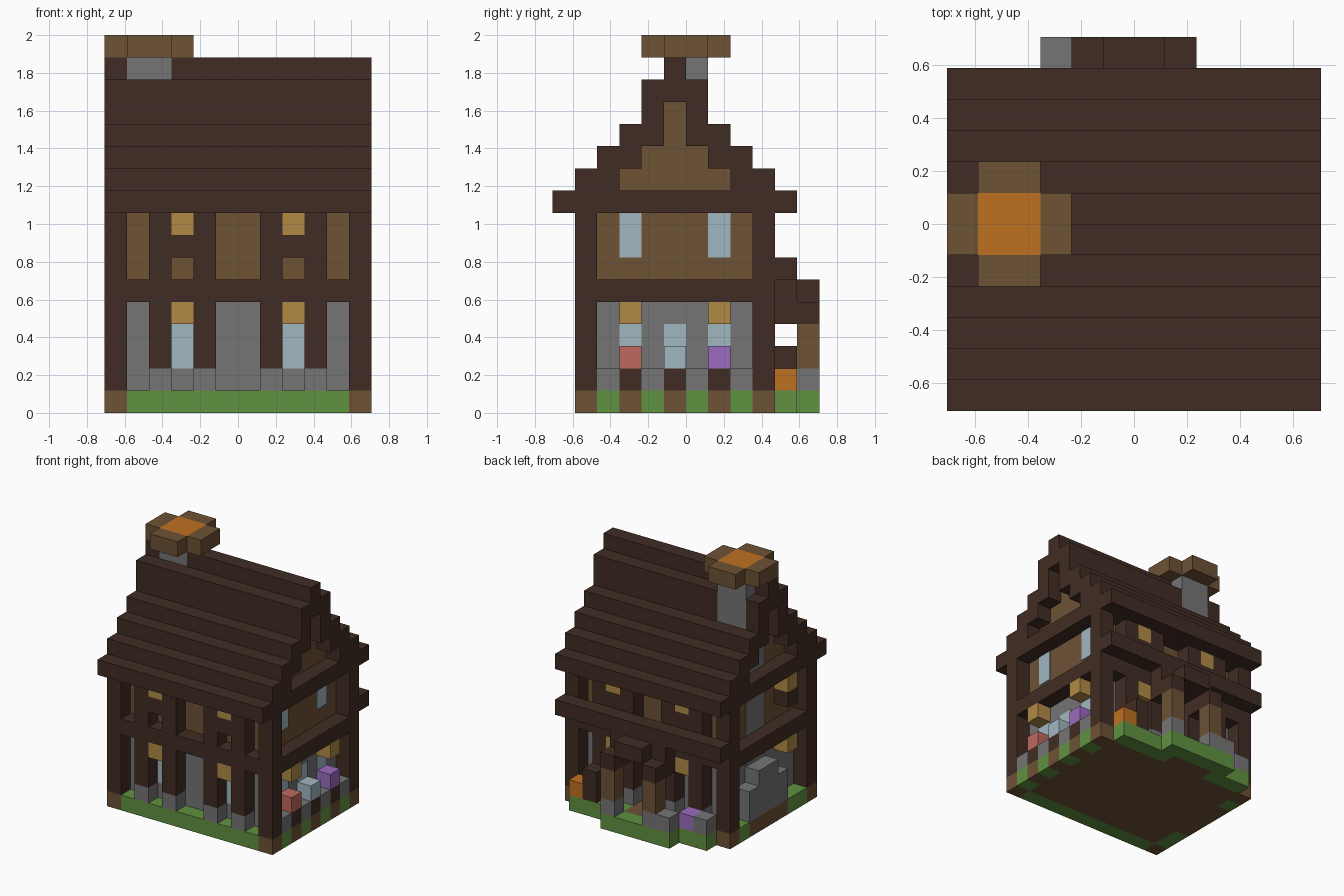
import bpy, bmesh

if "Cube" in bpy.data.objects:
    bpy.data.objects.remove(bpy.data.objects["Cube"])

U = 2 / 17  # edge of one block


def material(name, rgb):
    lin = [((c / 255 + 0.055) / 1.055) ** 2.4 for c in rgb]
    m = bpy.data.materials.new(name)
    m.use_nodes = True
    m.diffuse_color = (*lin, 1)
    m.node_tree.nodes["Principled BSDF"].inputs["Base Color"].default_value = (*lin, 1)
    return m


DARK = material("dark timber", (64, 44, 35))
BROWN = material("brown plank", (110, 82, 53))
GREY = material("grey stone", (117, 117, 117))
GREEN = material("green grass", (96, 145, 64))
GLASS = material("pale blue", (161, 183, 192))
LAMP = material("lamp yellow", (176, 138, 70))
ORANGE = material("ember orange", (190, 113, 33))
RED = material("flower red", (190, 105, 95))
PURPLE = material("flower purple", (155, 108, 190))


def part(name, mat, *boxes):
    """One object from block boxes, each ((x0, x1), (y0, y1), (z0, z1)); a bare number is one block."""
    bm = bmesh.new()
    for box in boxes:
        spans = [s if isinstance(s, tuple) else (s, s + 1) for s in box]
        verts = bmesh.ops.create_cube(bm, size=1)["verts"]
        for v in verts:
            for a, (lo, hi) in enumerate(spans):
                v.co[a] = (lo + (v.co[a] + 0.5) * (hi - lo) - (0 if a == 2 else 6)) * U
    me = bpy.data.meshes.new(name)
    bm.to_mesh(me)
    bm.free()
    me.materials.append(mat)
    bpy.context.collection.objects.link(bpy.data.objects.new(name, me))


ALL = (0, 12)
POSTS = (2, 4, 7, 9)
WINDOWS = (3, 8)
EVEN, ODD = (2, 4, 6, 8), (3, 5, 7)

# ground
part("floor", BROWN, ((1, 11), (2, 9), 0), ((4, 7), 10, 0), (ALL, 9, 0), *[(x, 1, 0) for x in (0, 11)],
     *[(11, y, 0) for y in ODD], (0, (4, 8), 0))
part("grass", GREEN, ((1, 11), 1, 0), *[(11, y, 0) for y in EVEN], (0, (2, 4), 0), (0, 8, 0),
     ((1, 4), 10, 0), ((7, 11), 10, 0), ((3, 8), 11, 0))

# walls set one block behind the timber frame
part("stone_wall", GREY, *[((1, 11), y, (1, 5)) for y in (2, 8)], *[(x, (3, 8), (1, 5)) for x in (1, 10)])
part("plank_wall", BROWN, *[((1, 11), y, (6, 9)) for y in (2, 8)], *[(x, (3, 8), (6, 9)) for x in (1, 10)])
part("upper_floor", BROWN, ((1, 11), (2, 9), 5))

# timber frame
part("corner_post", DARK, *[(x, y, (1, 9)) for x in (0, 11) for y in (1, 9)])
part("beam", DARK, *[((1, 11), y, 5) for y in (1, 9)], *[(x, (2, 9), z) for x in (0, 11) for z in (5, 9)])
part("wall_post", DARK, *[(x, y, z) for x in POSTS for y in (1, 9) for z in ((2, 5), (6, 9))])
part("post_foot", GREY, *[(x, y, 1) for x in POSTS for y in (1, 9)])
part("window_rail", DARK, *[(x, y, 7) for x in WINDOWS for y in (1, 9)], (0, 3, 7))

# lamps and glass
part("lamp", LAMP, *[(x, y, z) for x in WINDOWS for y in (1, 9) for z in (4, 8)],
     *[(11, y, 4) for y in (3, 7)], *[(0, 3, z) for z in (4, 8)])
T = 0.05
part("window_glass", GLASS, *[(x, (2 - T, 2), (2, 4)) for x in WINDOWS],
     *[((11, 11 + T), y, 3) for y in ODD], *[((11, 11 + T), y, (7, 9)) for y in (3, 7)])

# flower boxes on the side
part("planter", DARK, *[(11, y, 1) for y in ODD])
part("side_stones", GREY, *[(11, y, 1) for y in EVEN])
for y, mat in zip(ODD, (RED, GLASS, PURPLE)):
    part("flower", mat, (11, y, 2))

# stepped roof, each course mirrored about the ridge
for z, (lo, hi) in {9: (0, 2), 10: (1, 3), 11: (2, 4), 12: (3, 5)}.items():
    part("roof_course", DARK, (ALL, (lo, hi), z), (ALL, (11 - hi, 11 - lo), z))
part("roof_top_front", DARK, (ALL, 4, (13, 15)))
for x in ((0, 1), (3, 12)):
    part("roof_top_back", DARK, (x, 6, (13, 15)), (x, 5, (14, 16)))
part("gable", BROWN, *[(x, y, z) for x in (1, 10) for y, z in (((3, 8), 10), ((4, 7), 11), (5, (12, 14)))])

# chimney
part("chimney_stack", GREY, ((1 - T, 3), (5, 7), (1, 16)))
part("chimney_base", GREY, (0, (4, 8), (1, 3)), (0, (5, 7), 3))
part("chimney_cap", BROWN, (0, (5, 7), 16), (3, (5, 7), 16), ((1, 3), 4, 16), ((1, 3), 7, 16))
part("chimney_fire", ORANGE, ((1, 3), (5, 7), 16))

# back porch
part("porch_roof", DARK, (ALL, 10, 6), ((4, 8), 10, 5), ((5, 7), 11, 5),
     *[(x, (10, 12), 4) for x in (4, 7)])
part("porch_post", BROWN, *[(x, 11, (2, 4)) for x in (4, 7)])
part("porch_stone", GREY, *[(x, 11, 1) for x in (3, 4, 7)], (1, 10, 1))
part("porch_planter", DARK, (9, 10, (1, 3)))
part("pumpkin", ORANGE, (10, 10, 1))
part("back_flower", PURPLE, (2, 10, 1))
